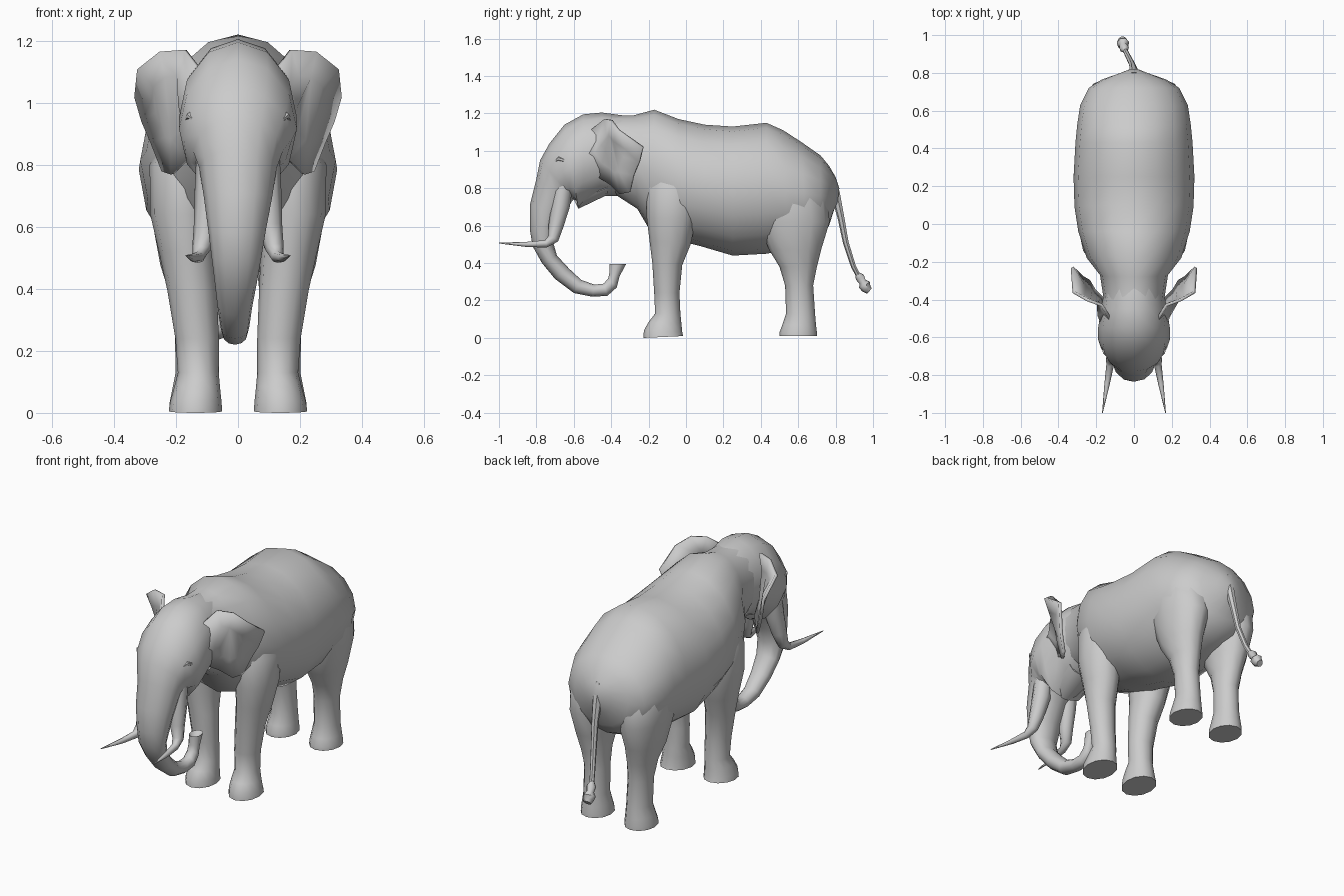
import bpy, bmesh, math
from mathutils import Vector


def finish(name, bm, angle=50):
    bmesh.ops.recalc_face_normals(bm, faces=bm.faces)
    me = bpy.data.meshes.new(name)
    bm.to_mesh(me)
    bm.free()
    me.shade_smooth()
    me.set_sharp_from_angle(angle=math.radians(angle))
    ob = bpy.data.objects.new(name, me)
    bpy.context.collection.objects.link(ob)
    return ob


def skin(name, loops, angle=50):
    """Bridge equal-length loops of points into a capped tube."""
    bm = bmesh.new()
    rows = [[bm.verts.new(p) for p in loop] for loop in loops]
    n = len(rows[0])
    for a, b in zip(rows, rows[1:]):
        for i in range(n):
            j = (i + 1) % n
            bm.faces.new((a[i], a[j], b[j], b[i]))
    bm.faces.new(rows[0])
    bm.faces.new(rows[-1])
    return finish(name, bm, angle)


def profile_loft(name, rings, n=12, side=1):
    """Rings given by side-view outline: y1, z1, y2, z2, centre x, half width."""
    loops = []
    for y1, z1, y2, z2, cx, hw in rings:
        a, b = Vector((cx * side, y1, z1)), Vector((cx * side, y2, z2))
        mid, up, out = (a + b) / 2, (a - b) / 2, Vector((hw, 0, 0))
        loops.append([mid + up * math.cos(t) + out * math.sin(t)
                      for t in (2 * math.pi * i / n for i in range(n))])
    return skin(name, loops)


def tube(name, path, n=7, side=1):
    """Round tube through points x, y, z, radius."""
    pts = [Vector((p[0] * side, p[1], p[2])) for p in path]
    loops = []
    for k, p in enumerate(pts):
        d = (pts[min(k + 1, len(pts) - 1)] - pts[max(k - 1, 0)]).normalized()
        u = d.cross(Vector((1, 0, 0))).normalized()
        v = d.cross(u)
        r = path[k][3]
        loops.append([p + u * r * math.cos(2 * math.pi * i / n)
                      + v * r * math.sin(2 * math.pi * i / n) for i in range(n)])
    return skin(name, loops)


# Body from neck to rump
profile_loft("body", [
    (-.40, 1.19, -.40, .78, 0, .16), (-.28, 1.19, -.26, .69, 0, .18),
    (-.17, 1.22, -.19, .57, 0, .25), (-.04, 1.17, -.04, .52, 0, .295),
    (.10, 1.14, .08, .49, 0, .315), (.25, 1.13, .25, .44, 0, .32),
    (.43, 1.15, .43, .45, 0, .31), (.52, 1.11, .54, .47, 0, .30),
    (.62, 1.045, .64, .50, 0, .285), (.72, .975, .72, .54, 0, .24),
    (.765, .92, .765, .60, 0, .17), (.80, .86, .79, .68, 0, .085),
    (.82, .80, .81, .72, 0, .03)], 16)

# Head flowing into the curled trunk
profile_loft("head_and_trunk", [
    (-.34, 1.19, -.34, .76, 0, .155), (-.45, 1.205, -.46, .76, 0, .175),
    (-.55, 1.195, -.55, .71, 0, .19), (-.65, 1.14, -.575, .69, 0, .19),
    (-.73, 1.04, -.585, .73, 0, .175), (-.78, .95, -.60, .74, 0, .145),
    (-.80, .85, -.61, .73, 0, .125), (-.835, .71, -.64, .68, 0, .11),
    (-.835, .58, -.68, .60, -.003, .093), (-.82, .49, -.71, .51, -.005, .08),
    (-.77, .40, -.69, .44, -.007, .068), (-.70, .315, -.625, .37, -.01, .056),
    (-.60, .24, -.56, .31, -.01, .046), (-.50, .22, -.49, .285, -.01, .04),
    (-.42, .225, -.44, .29, -.01, .036), (-.37, .27, -.415, .32, -.01, .032),
    (-.355, .33, -.41, .345, -.01, .03), (-.32, .395, -.41, .395, -.01, .032),
    (-.35, .375, -.39, .37, -.01, .014)])

# Lower lip
profile_loft("lower_lip", [
    (-.42, .84, -.42, .765, 0, .10), (-.55, .80, -.545, .705, 0, .075),
    (-.60, .74, -.575, .69, 0, .035)], 8)

# Ear: thin sheet spreading from the cheek, fanned around a hollow centre
EAR = [(.11, -.53, 1.09), (.17, -.43, 1.17), (.25, -.40, 1.165), (.32, -.36, 1.11),
       (.328, -.23, 1.02), (.305, -.25, .94), (.275, -.28, .87), (.24, -.30, .78),
       (.21, -.35, .77), (.16, -.40, .82), (.13, -.48, .87), (.155, -.56, .98)]


def ear(name, side):
    bm = bmesh.new()
    centre = Vector((.215, -.41, 1.0))
    outer = [bm.verts.new((x * side, y, z)) for x, y, z in EAR]
    inner = []
    for p in EAR:
        q = centre.lerp(Vector(p), .5)
        inner.append(bm.verts.new((q.x * side, q.y, q.z)))
    for i in range(len(EAR)):
        j = (i + 1) % len(EAR)
        bm.faces.new((outer[i], outer[j], inner[j], inner[i]))
    bm.faces.new(inner)
    bmesh.ops.triangulate(bm, faces=bm.faces)
    mod = finish(name, bm, 60).modifiers.new("thickness", 'SOLIDIFY')
    mod.thickness = .016
    mod.offset = 0


# Paired parts
for label, s in (("right", 1), ("left", -1)):
    ear(label + "_ear", s)
    profile_loft(label + "_front_leg", [
        (-.17, .92, .04, .92, .15, .08), (-.215, .80, .08, .80, .17, .115),
        (-.21, .64, .055, .64, .175, .108), (-.195, .52, .025, .50, .163, .09),
        (-.18, .40, -.02, .39, .148, .08), (-.17, .24, -.035, .24, .132, .07),
        (-.165, .13, -.03, .13, .128, .066), (-.20, .085, -.025, .08, .132, .074),
        (-.225, .04, -.02, .03, .136, .083), (-.228, .0, -.015, .01, .137, .086)],
        12, s)
    profile_loft(label + "_hind_leg", [
        (.44, .95, .66, .92, .13, .10), (.38, .77, .755, .75, .15, .133),
        (.385, .62, .768, .62, .155, .122), (.445, .47, .725, .48, .155, .095),
        (.50, .38, .70, .38, .145, .075), (.53, .28, .68, .28, .138, .066),
        (.535, .13, .69, .13, .135, .066), (.515, .07, .695, .07, .137, .076),
        (.50, .03, .70, .03, .138, .083), (.50, .01, .70, .01, .138, .084)],
        12, s)
    # Tusk with its fleshy sheath
    tube(label + "_tusk", [
        (.085, -.655, .82, .05), (.09, -.67, .71, .05), (.103, -.695, .60, .04),
        (.118, -.71, .53, .03), (.127, -.75, .503, .02), (.143, -.85, .50, .014),
        (.167, -1.0, .507, .002)], 8, s)
    # Eye with brow fold
    tube(label + "_eye", [
        (.10, -.665, .925, .022), (.150, -.667, .925, .02), (.158, -.668, .925, .008)],
        8, s)
    tube(label + "_brow", [
        (.14, -.70, .945, .006), (.155, -.68, .958, .012),
        (.162, -.64, .945, .01), (.16, -.615, .915, .005)], 6, s)

# Tail with tuft
tube("tail", [
    (0, .775, .85, .03), (0, .80, .77, .026), (-.005, .83, .64, .019),
    (-.015, .855, .51, .016), (-.035, .895, .385, .014), (-.05, .925, .325, .013)], 7)
tube("tail_tuft", [
    (-.047, .915, .345, .012), (-.052, .93, .325, .026), (-.056, .945, .30, .02),
    (-.058, .955, .285, .034), (-.06, .965, .265, .028), (-.062, .98, .252, .02)], 7)
